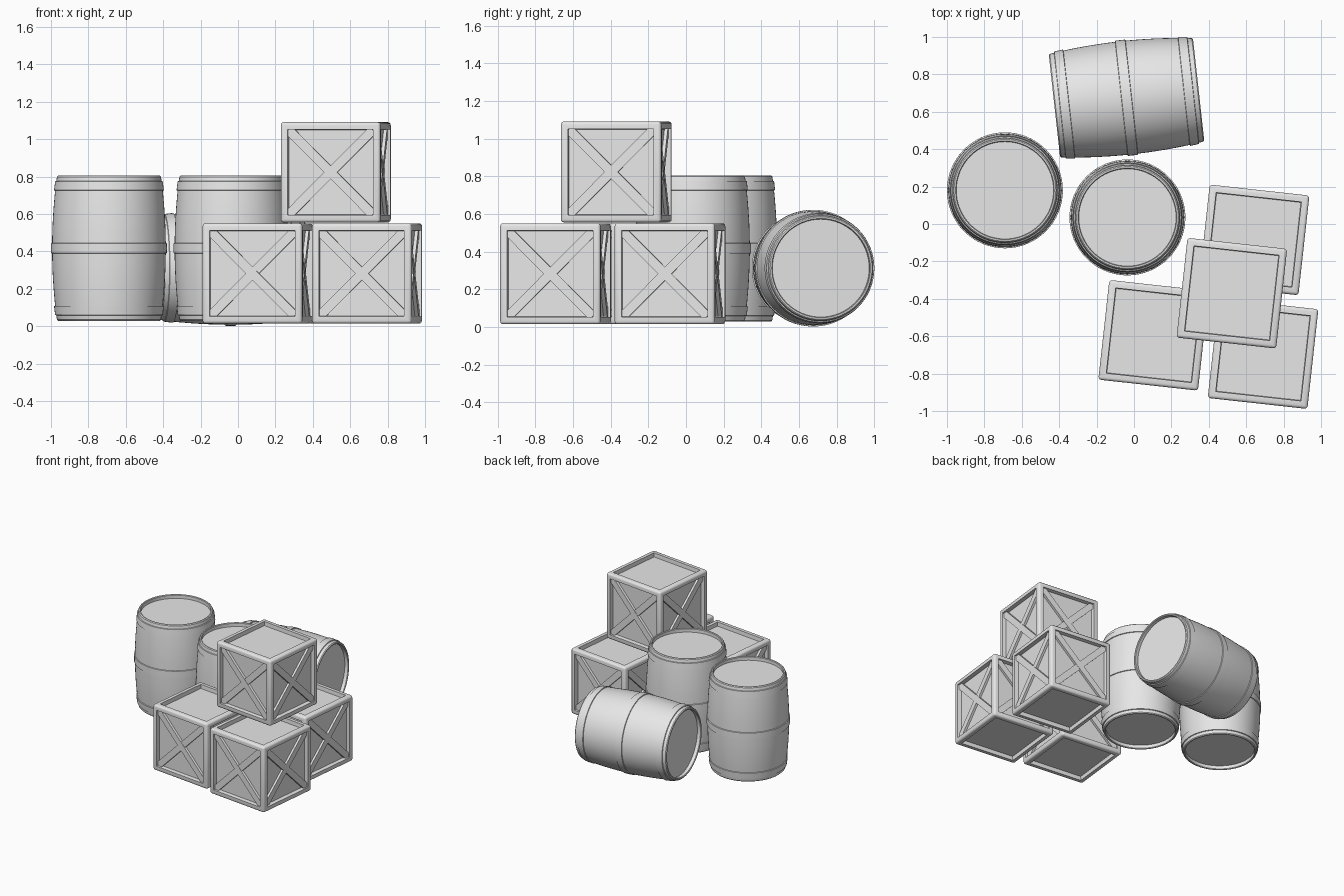
import bpy, bmesh, math
from mathutils import Matrix, Vector

cube = bpy.data.objects.get("Cube")
if cube:
    bpy.data.objects.remove(cube, do_unlink=True)

grey = bpy.data.materials.new("plain_grey")
grey.use_nodes = True
colour = (0.8, 0.8, 0.8, 1)
grey.diffuse_color = colour
grey.node_tree.nodes["Principled BSDF"].inputs["Base Color"].default_value = colour

SIDE = 0.536      # crate edge length
TURN = math.radians(6.3)


def make_object(name, bm, matrix, smooth):
    mesh = bpy.data.meshes.new(name)
    bmesh.ops.recalc_face_normals(bm, faces=bm.faces)
    bm.to_mesh(mesh)
    bm.free()
    mesh.materials.append(grey)
    obj = bpy.data.objects.new(name, mesh)
    bpy.context.collection.objects.link(obj)
    obj.matrix_world = matrix
    bpy.ops.object.select_all(action="DESELECT")
    obj.select_set(True)
    bpy.context.view_layer.objects.active = obj
    bpy.ops.object.shade_smooth_by_angle(angle=math.radians(smooth))
    return obj


def crate(name, x, y, z):
    place = Matrix.Translation((x, y, z + SIDE / 2)) @ Matrix.Rotation(-TURN, 4, "Z")

    # Rounded box with a sunken panel on every side
    bm = bmesh.new()
    bmesh.ops.create_cube(bm, size=SIDE)
    bmesh.ops.bevel(bm, geom=bm.edges[:], offset=0.016, segments=3,
                    profile=0.5, affect="EDGES")
    panels = [f for f in bm.faces if f.calc_area() > 0.1]
    bmesh.ops.inset_individual(bm, faces=panels, thickness=0.032, depth=0)
    bmesh.ops.inset_individual(bm, faces=panels, thickness=0.004, depth=-0.032)
    make_object(name + "_frame", bm, place, 40)

    # Crossed planks on the four upright sides
    bm = bmesh.new()
    for side in range(4):
        turn = Matrix.Rotation(side * math.pi / 2, 4, "Z")
        for sign in (-1, 1):
            depth = SIDE / 2 - 0.026 + sign * 0.001
            plank = (turn @ Matrix.Translation((0, -depth, 0))
                     @ Matrix.Rotation(sign * math.pi / 4, 4, "Y")
                     @ Matrix.Diagonal((0.64, 0.026, 0.05, 1)))
            bmesh.ops.create_cube(bm, size=1, matrix=plank)
    make_object(name + "_cross_planks", bm, place, 30)


def barrel(name, matrix):
    half = 0.388
    hoop = 0.006

    def belly(h):
        return 0.304 - 0.026 * (h / half) ** 2

    # Upper half outline from the middle hoop to the sunken lid
    upper = [(belly(0) + hoop, 0), (belly(0.026) + hoop, 0.026), (belly(0.028), 0.028)]
    upper += [(belly(h), h) for h in (0.08, 0.13, 0.18, 0.23, 0.28, 0.308)]
    upper += [(belly(0.31) + hoop, 0.31), (belly(0.357) + hoop, 0.357),
              (belly(0.359), 0.359), (belly(half), half - 0.006),
              (belly(half) - 0.006, half), (0.264, half),
              (0.26, half - 0.004), (0.26, half - 0.03), (0, half - 0.03)]
    outline = [(r, -h) for r, h in reversed(upper[1:])] + upper

    bm = bmesh.new()
    verts = [bm.verts.new((r, 0, h)) for r, h in outline]
    edges = [bm.edges.new(pair) for pair in zip(verts, verts[1:])]
    bmesh.ops.spin(bm, geom=verts + edges, axis=(0, 0, 1), cent=(0, 0, 0),
                   steps=64, angle=2 * math.pi)
    bmesh.ops.remove_doubles(bm, verts=bm.verts, dist=0.0005)
    make_object(name, bm, matrix, 30)


# Stack of crates
crate("crate_front_left", 0.69, -0.693, 0.014)
crate("crate_front_right", 0.105, -0.595, 0.014)
crate("crate_back", 0.642, -0.085, 0.014)
crate("crate_top", 0.523, -0.37, 0.555)

# Two standing barrels and one on its side
barrel("barrel_standing_outer", Matrix.Translation((-0.69, 0.18, 0.417)))
barrel("barrel_standing_inner", Matrix.Translation((-0.035, 0.035, 0.417)))
barrel("barrel_lying", Matrix.Translation((-0.04, 0.675, 0.312))
       @ Matrix.Rotation(TURN, 4, "Z") @ Matrix.Rotation(math.pi / 2, 4, "Y"))
